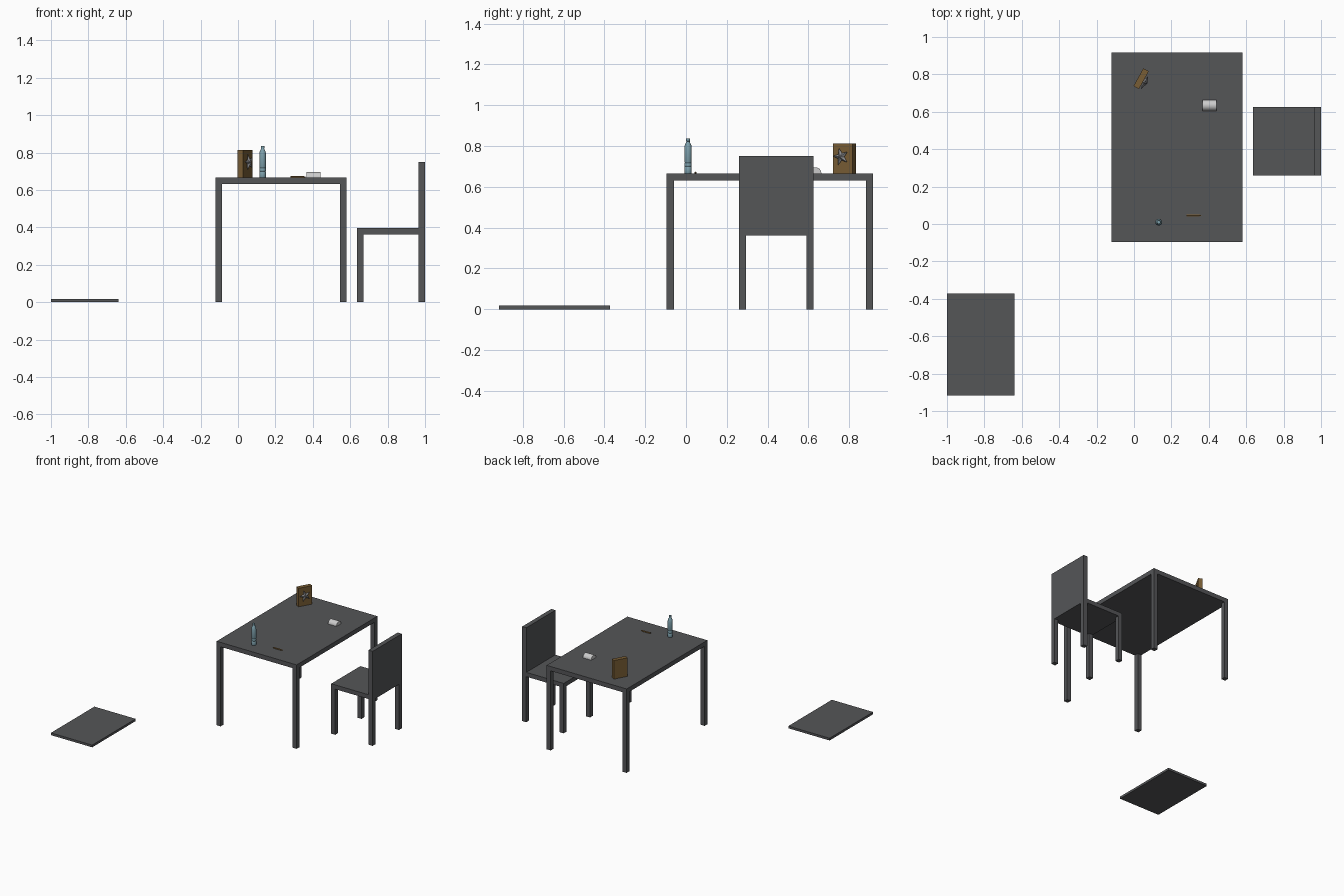
import bpy, bmesh, math
from mathutils import Matrix, Vector

if "Cube" in bpy.data.objects:
    bpy.data.objects.remove(bpy.data.objects["Cube"])


def material(name, rgb):
    m = bpy.data.materials.new(name)
    m.diffuse_color = (*rgb, 1)
    m.use_nodes = True
    m.node_tree.nodes["Principled BSDF"].inputs["Base Color"].default_value = m.diffuse_color
    return m


DARK = material("dark_grey", (0.09, 0.092, 0.097))
BROWN = material("brown", (0.19, 0.11, 0.035))
BLUE = material("pale_blue", (0.21, 0.36, 0.42))
SILVER = material("silver", (0.27, 0.27, 0.28))
WHITE = material("white", (0.75, 0.75, 0.75))


def finish(name, bm, mat):
    bmesh.ops.recalc_face_normals(bm, faces=bm.faces)
    me = bpy.data.meshes.new(name)
    bm.to_mesh(me)
    bm.free()
    me.materials.append(mat)
    ob = bpy.data.objects.new(name, me)
    bpy.context.collection.objects.link(ob)
    return ob


def box(name, x, y, z, mat=DARK):
    """Box from (min, max) pairs."""
    bm = bmesh.new()
    size = Matrix.Diagonal((x[1] - x[0], y[1] - y[0], z[1] - z[0], 1))
    mid = Matrix.Translation((sum(x) / 2, sum(y) / 2, sum(z) / 2))
    bmesh.ops.create_cube(bm, size=1, matrix=mid @ size)
    return finish(name, bm, mat)


def legs(name, x, y, top, t=0.035):
    """Four square legs inside a rectangle's corners."""
    for sx, px in (("left", x[0]), ("right", x[1] - t)):
        for sy, py in (("front", y[0]), ("back", y[1] - t)):
            box(f"{name}_{sy}_{sx}_leg", (px, px + t), (py, py + t), (0, top))


def lathe(name, profile, mat, matrix, sides=24):
    """Revolve (radius, height) points about z."""
    bm = bmesh.new()
    rings = [[bm.verts.new((r * math.cos(2 * math.pi * i / sides),
                            r * math.sin(2 * math.pi * i / sides), h))
              for i in range(sides)] for r, h in profile]
    for a, b in zip(rings, rings[1:]):
        for i in range(sides):
            j = (i + 1) % sides
            bm.faces.new((a[i], a[j], b[j], b[i]))
    bm.faces.new(rings[0])
    bm.faces.new(rings[-1])
    bm.transform(matrix)
    ob = finish(name, bm, mat)
    if sides > 8:
        bpy.ops.object.select_all(action='DESELECT')
        bpy.context.view_layer.objects.active = ob
        ob.select_set(True)
        bpy.ops.object.shade_smooth_by_angle()
    return ob


# Floor mat
box("floor_mat", (-1, -0.638), (-0.917, -0.372), (0, 0.018))

# Table
tx, ty = (-0.121, 0.581), (-0.095, 0.917)
box("table_top", tx, ty, (0.631, 0.666))
legs("table", tx, ty, 0.632)

# Chair
cx, cy = (0.636, 1.0), (0.26, 0.625)
box("chair_seat", cx, cy, (0.362, 0.396))
box("chair_back", (0.964, 1.0), cy, (0.362, 0.75))
legs("chair", cx, cy, 0.363)

# Bottle with grooved waist and cap
lathe("bottle", [(0.016, 0), (0.018, 0.004), (0.018, 0.03), (0.016, 0.034),
                 (0.018, 0.038), (0.018, 0.048), (0.016, 0.052), (0.018, 0.056),
                 (0.018, 0.122), (0.016, 0.138), (0.009, 0.153), (0.008, 0.157),
                 (0.0095, 0.158), (0.0095, 0.170)],
      BLUE, Matrix.Translation((0.132, 0.01, 0.666)))

# Pencil and roll, lying along x
along_x = Matrix.Rotation(math.pi / 2, 4, 'Y')
lathe("pencil", [(0.006, 0), (0.006, 0.068), (0.001, 0.082)],
      BROWN, Matrix.Translation((0.28, 0.046, 0.669)) @ along_x, 6)
lathe("roll", [(0.029, 0), (0.029, 0.074)],
      WHITE, Matrix.Translation((0.367, 0.634, 0.667)) @ along_x, 32)

# Upright box, turned, with its local -y side facing the chair
turn = Matrix.Translation((0.038, 0.777, 0.666)) @ Matrix.Rotation(math.radians(61), 4, 'Z')
book = box("upright_box", (-0.0545, 0.0545), (-0.0165, 0.0165), (0, 0.147), BROWN)
book.data.transform(turn)

# Faceted star on the box face
bm = bmesh.new()
rim = []
for i in range(10):
    a = math.radians(105 + 36 * i)
    r = 0.019 if i % 2 else 0.044
    rim.append(bm.verts.new((r * math.cos(a), 0, r * math.sin(a))))
for depth in (-0.016, 0.012):
    tip = bm.verts.new((0, depth, 0))
    for i in range(10):
        bm.faces.new((rim[i], rim[(i + 1) % 10], tip))
bm.transform(turn @ Matrix.Translation((-0.006, -0.026, 0.082)))
finish("star", bm, SILVER)
